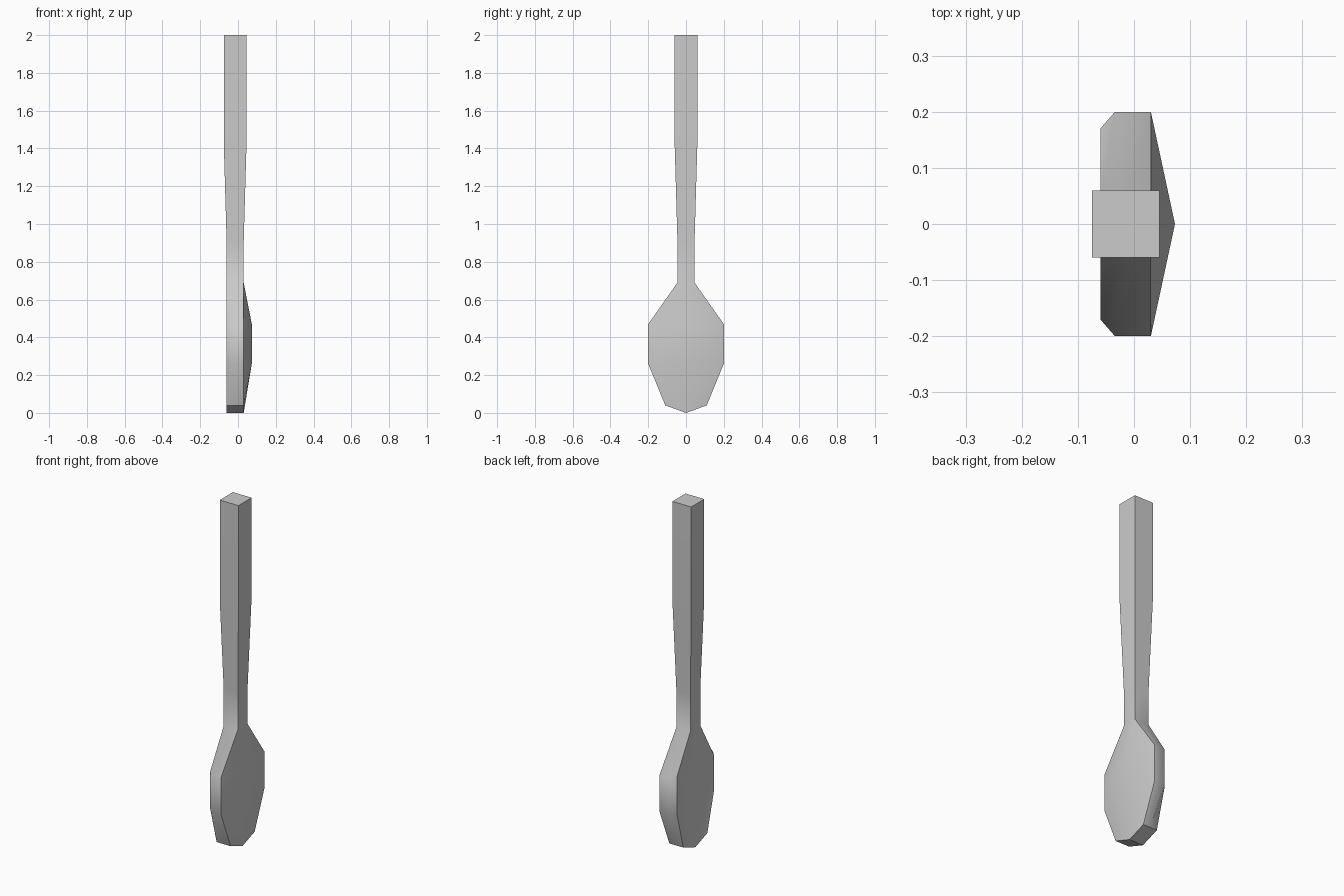
import bpy, bmesh, math

if "Cube" in bpy.data.objects:
    bpy.data.objects.remove(bpy.data.objects["Cube"])

# Cross-sections from handle top to bowl tip:
# z, z at centre, front x (rim), dish centre x, rim half width, chamfer x, half width, back x, bulge x
SECTIONS = [
    (2.00, 2.00, -0.075, -0.075, 0.06, -0.015, 0.06, 0.045, 0.045),
    (1.42, 1.42, -0.075, -0.075, 0.06, -0.015, 0.06, 0.045, 0.045),
    (0.90, 0.90, -0.06, -0.06, 0.045, -0.015, 0.045, 0.03, 0.03),
    (0.69, 0.69, -0.06, -0.06, 0.045, -0.015, 0.045, 0.03, 0.03),
    (0.47, 0.47, -0.06, -0.02, 0.17, -0.034, 0.20, 0.03, 0.073),
    (0.26, 0.26, -0.06, -0.02, 0.17, -0.034, 0.20, 0.03, 0.073),
    (0.04, 0.00, -0.06, -0.06, 0.11, -0.015, 0.11, 0.03, 0.03),
]


def ring(bm, s):
    z, zc, x_rim, x_dish, h_rim, x_cham, h, x_back, x_bulge = s
    half = [(x_rim, h_rim), (x_cham, h), (x_back, h)]
    pts = [(x_dish, 0, zc)] + [(x, y, z) for x, y in half]
    pts += [(x_bulge, 0, zc)] + [(x, -y, z) for x, y in reversed(half)]
    return [bm.verts.new(p) for p in pts]


# Spoon: skin the sections from handle to bowl
bm = bmesh.new()
rings = [ring(bm, s) for s in SECTIONS]
for a, b in zip(rings, rings[1:]):
    for i in range(8):
        j = (i + 1) % 8
        bm.faces.new((a[i], a[j], b[j], b[i]))

# Flat handle end, and two-sided keel at the bowl tip
bm.faces.new(rings[0])
tip = rings[-1]
bm.faces.new(tip[0:5])
bm.faces.new(tip[4:] + tip[:1])
bmesh.ops.recalc_face_normals(bm, faces=bm.faces)

mesh = bpy.data.meshes.new("spoon")
bm.to_mesh(mesh)
bm.free()
spoon = bpy.data.objects.new("spoon", mesh)
bpy.context.collection.objects.link(spoon)

# Soft bowl surfaces with crisp rims and a flat tip
bpy.context.view_layer.objects.active = spoon
spoon.select_set(True)
bpy.ops.object.shade_smooth_by_angle(angle=math.radians(51))
for p in list(mesh.polygons)[-3:]:
    p.use_smooth = False
